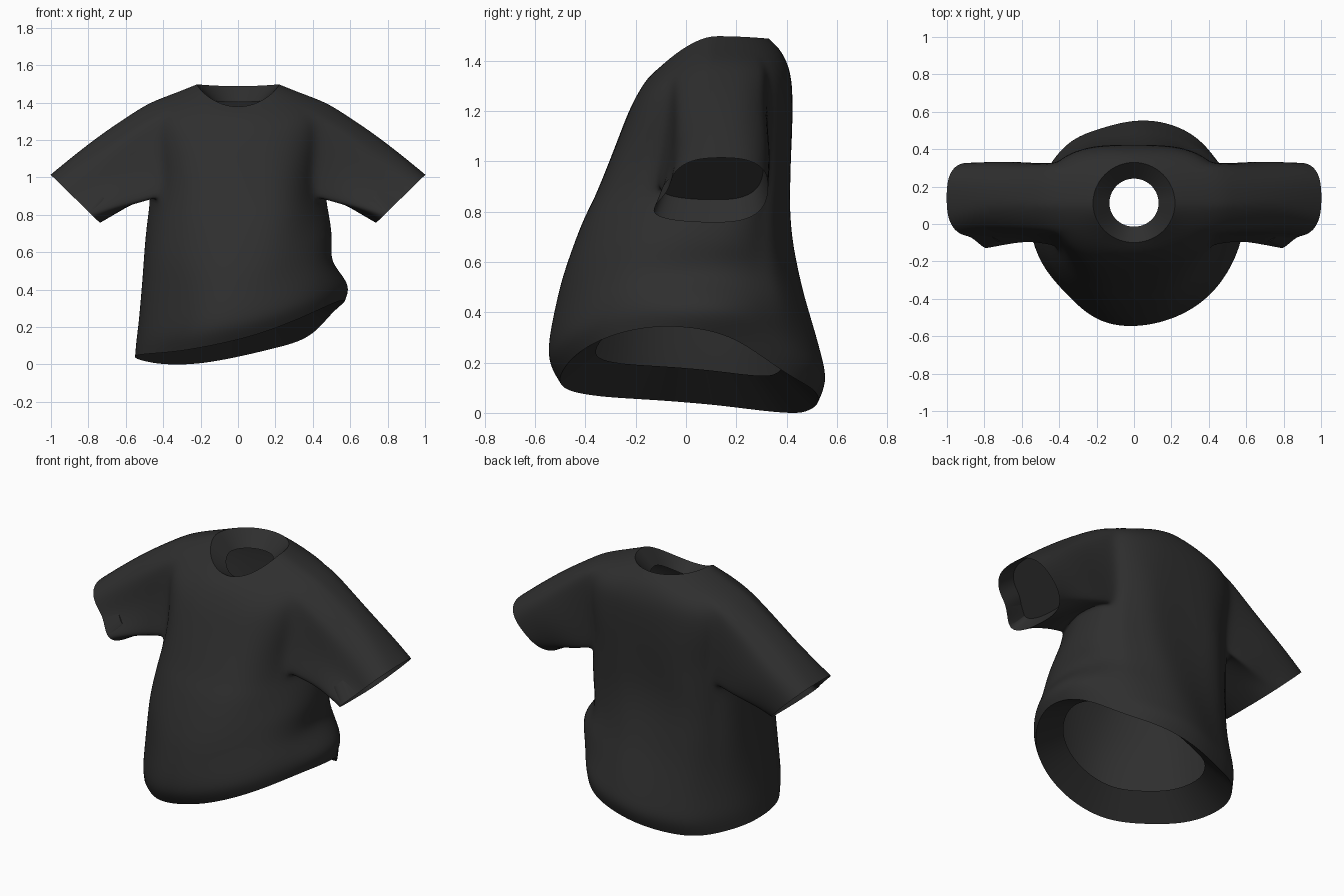
import bpy, bmesh
from math import sin, cos, pi, exp
from mathutils import Vector

cube = bpy.data.objects.get("Cube")
if cube:
    bpy.data.objects.remove(cube)

COLS = 40        # vertices round the torso
ARM = 4          # armhole reaches this many columns either side of the arm
bm = bmesh.new()
crease = bm.edges.layers.float.new("crease_edge")


def spow(v, e):
    return (abs(v) ** e) * (1 if v >= 0 else -1)


def gauss(v, mid, width):
    return exp(-((v - mid) / width) ** 2)


def hem_height(a):
    wave = .142 + .15 * cos(a) - .045 * sin(a) + .052 * cos(2 * a)
    return wave - .045 * gauss(a, .85, .4)


def ring_point(a, half_x, front, back, mid, power, front_power):
    s = sin(a)
    y = mid + (back - mid) * s ** power if s > 0 else mid - (mid - front) * (-s) ** front_power
    return half_x * spow(cos(a), power), y


def folds(a, z):
    """Radial cloth offset: pleats, side creases, bunched hip, swung-out back."""
    low = min(1, max(0, (1.25 - z) / .4))
    off = .007 * low * sin(9 * a + 3 * z) * max(0, sin(a))
    off += .008 * low * sin(5 * a - 6 * z) * max(0, -sin(a))
    fade = low * min(1, max(0, (z - .3) / .4))
    off -= .016 * (gauss(a, .6, .12) + gauss(a, pi - .6, .12)) * fade
    side = gauss((a + pi) % (2 * pi) - pi, .2, .55)
    off += side * (.06 * gauss(z, .42, .08) - .025 * gauss(z, .57, .06))
    hang = max(0, 1 - z / .6)
    off += hang * (.04 * gauss(a, 1.15, .3) - .045 * gauss(a, 1.27 * pi, .4))
    return off


def strip(r0, r1, skip=()):
    n = len(r0)
    for i in range(n):
        if i not in skip:
            j = (i + 1) % n
            bm.faces.new((r0[i], r0[j], r1[j], r1[i]))


def sharpen(ring):
    for i, v in enumerate(ring):
        e = bm.edges.get((v, ring[(i + 1) % len(ring)]))
        if e:
            e[crease] = 1.0


def lip(ring, scale, shift):
    """Turned-in band of cloth inside an opening."""
    mid = sum((v.co for v in ring), Vector()) / len(ring)
    inner = [bm.verts.new(mid + (v.co - mid) * scale + shift) for v in ring]
    strip(inner, ring)
    sharpen(ring)
    sharpen(inner)
    return inner


# Shoulders and chest: half width, front y, back y, side z, front z, back z,
# squareness, squareness of the front
upper = [
    (.22, -.10, .33, 1.50, 1.38, 1.49, 1.0, 1.0),
    (.34, -.155, .385, 1.452, 1.335, 1.44, .92, 1.1),
    (.47, -.20, .42, 1.405, 1.26, 1.35, .75, 1.25),
    (.485, -.235, .425, 1.30, 1.19, 1.25, .70, 1.3),
    (.47, -.275, .425, 1.17, 1.09, 1.13, .68, 1.3),
    (.455, -.32, .42, 1.04, .98, 1.00, .68, 1.3),
    (.465, -.37, .415, .92, .85, .87, .68, 1.3),
]
# Waist to hem: share of the way down, half width, front y, back y
lower = [
    (.12, .485, -.40, .415), (.25, .497, -.435, .425), (.38, .505, -.467, .445),
    (.50, .512, -.495, .465), (.61, .52, -.515, .49), (.72, .528, -.535, .515),
    (.82, .537, -.55, .535), (.91, .547, -.55, .55), (1.0, .553, -.51, .515),
]

angles = [2 * pi * i / COLS for i in range(COLS)]
rings = []
for hx, f, b, zs, zf, zb, p, fp in upper:
    ring = []
    for a in angles:
        s = sin(a)
        x, y = ring_point(a, hx, f, b, .11, p, fp)
        z = zs + ((zb - zs) * s ** 2 if s > 0 else (zf - zs) * (-s) ** 1.6)
        k = folds(a, z)
        ring.append(bm.verts.new((x + k * cos(a), y + k * s, z)))
    rings.append(ring)
for t, hx, f, b in lower:
    ring = []
    blend = min(1, t * 1.5)
    quick = min(1, t * 2.5)
    for a in angles:
        x, y = ring_point(a, hx, f, b, .11 * (1 - blend), .68 + .27 * blend, 1.3 - .32 * quick)
        z = .88 + (hem_height(a) - .88) * t
        k = folds(a, z)
        ring.append(bm.verts.new((x + k * cos(a), y + k * sin(a), z)))
    rings.append(ring)

# Torso skin, leaving two armholes
TOP, BOTTOM = 2, 6
holes = {(c + d) % COLS for c in (0, COLS // 2) for d in range(-ARM, ARM)}
for r in range(len(rings) - 1):
    strip(rings[r], rings[r + 1], holes if TOP <= r < BOTTOM else ())

# Collar and hem bands
lip(rings[0], .6, Vector((0, 0, -.075)))
lip(rings[-1], .72, Vector((0, 0, .11)))

# Sleeves, grown from each armhole to a slanted cuff
for side, centre in ((1, 0), (-1, COLS // 2)):
    def col(d):
        # count columns towards the back on both sides
        return (centre + side * d) % COLS
    loop = [rings[TOP][col(d)] for d in range(0, ARM)]
    loop += [rings[r][col(ARM)] for r in range(TOP, BOTTOM)]
    loop += [rings[BOTTOM][col(d)] for d in range(ARM, -ARM, -1)]
    loop += [rings[r][col(-ARM)] for r in range(BOTTOM, TOP, -1)]
    loop += [rings[TOP][col(d)] for d in range(-ARM, 0)]
    n = len(loop)
    cuff = []
    for i in range(n):
        a = 2 * pi * i / n
        u, w = spow(cos(a), .8), spow(sin(a), .75)
        front_low = (max(0, -u) * max(0, -w)) ** 1.4
        cuff.append(Vector((side * (.87 + .133 * u), .13 + .198 * w + .01 * u - .2 * front_low,
                            .888 + .13 * u)))
    start = [v.co.copy() for v in loop]
    prev = loop
    for t in (.15, .32, .5, .67, .84, 1.0):
        ring = []
        for i in range(n):
            p = start[i].lerp(cuff[i], t)
            a = 2 * pi * i / n
            p.z += .018 * sin(pi * t) * max(0, cos(a))
            p.y += sin(pi * t) * (.008 * sin(3 * a + 5 * t) + .025 * max(0, -sin(a)))
            ring.append(bm.verts.new(p))
        strip(prev, ring)
        prev = ring
    # closed lining set back inside the cuff
    bm.faces.new(lip(prev, .88, Vector((-side * .08, .005, .075))))

bmesh.ops.recalc_face_normals(bm, faces=bm.faces)
mesh = bpy.data.meshes.new("shirt")
bm.to_mesh(mesh)
bm.free()
shirt = bpy.data.objects.new("shirt", mesh)
bpy.context.collection.objects.link(shirt)

# Charcoal cloth
cloth = bpy.data.materials.new("charcoal cloth")
cloth.use_nodes = True
cloth.diffuse_color = (.028, .028, .028, 1)
cloth.node_tree.nodes["Principled BSDF"].inputs["Base Color"].default_value = (.028, .028, .028, 1)
mesh.materials.append(cloth)

# Smooth the cloth, then rest it on the ground
bpy.ops.object.select_all(action="DESELECT")
shirt.select_set(True)
bpy.context.view_layer.objects.active = shirt
sub = shirt.modifiers.new("soften", "SUBSURF")
sub.levels = sub.render_levels = 2
bpy.ops.object.modifier_apply(modifier=sub.name)
floor = min(v.co.z for v in shirt.data.vertices)
for v in shirt.data.vertices:
    v.co.z -= floor
bpy.ops.object.shade_smooth_by_angle(angle=.8)
